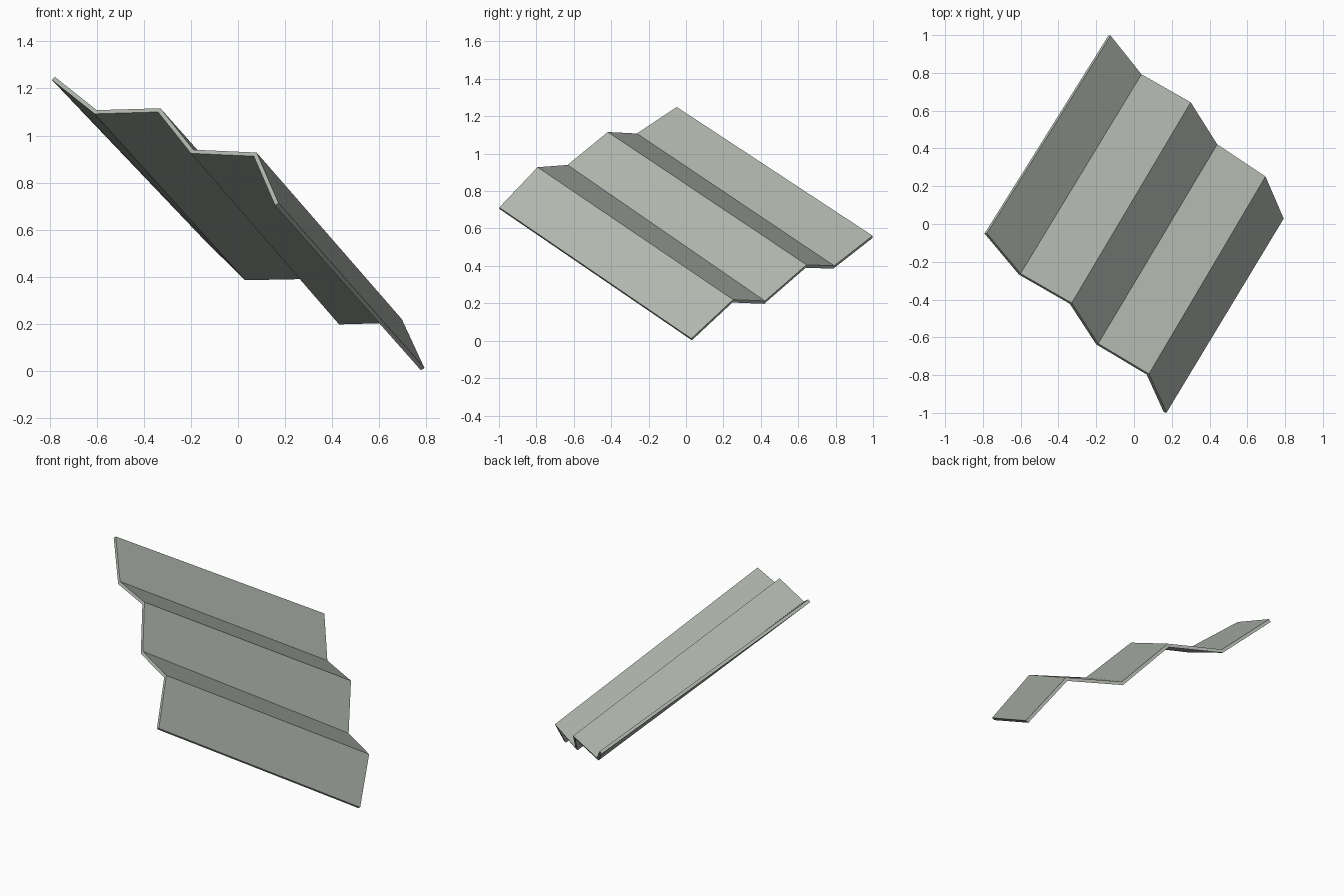
import bpy
import bmesh

if "Cube" in bpy.data.objects:
    bpy.data.objects.remove(bpy.data.objects["Cube"])

# Painted sheet metal
paint = bpy.data.materials.new("pale grey green")
paint.diffuse_color = (0.43, 0.47, 0.42, 1)
paint.use_nodes = True
paint.node_tree.nodes["Principled BSDF"].inputs["Base Color"].default_value = paint.diffuse_color

# Zigzag fold points at the near and far ends of the sheet
near = [(-0.785, -0.05, 1.243), (-0.605, -0.265, 1.10), (-0.335, -0.42, 1.108),
        (-0.195, -0.635, 0.932), (0.073, -0.795, 0.92), (0.165, -0.997, 0.708)]
far = [(-0.13, 0.997, 0.555), (0.035, 0.79, 0.393), (0.295, 0.642, 0.398),
       (0.435, 0.42, 0.205), (0.69, 0.25, 0.212), (0.785, 0.03, 0.007)]

# Folded sheet: one flat panel between each pair of folds
bm = bmesh.new()
a = [bm.verts.new(p) for p in near]
b = [bm.verts.new(p) for p in far]
for i in range(len(a) - 1):
    bm.faces.new((a[i], a[i + 1], b[i + 1], b[i]))
bmesh.ops.recalc_face_normals(bm, faces=bm.faces)
mesh = bpy.data.meshes.new("corrugated_sheet")
bm.to_mesh(mesh)
bm.free()
mesh.materials.append(paint)
sheet = bpy.data.objects.new("corrugated_sheet", mesh)
bpy.context.collection.objects.link(sheet)

# Sheet thickness
solid = sheet.modifiers.new("thickness", 'SOLIDIFY')
solid.thickness = 0.018
solid.offset = 0
solid.use_even_offset = True
